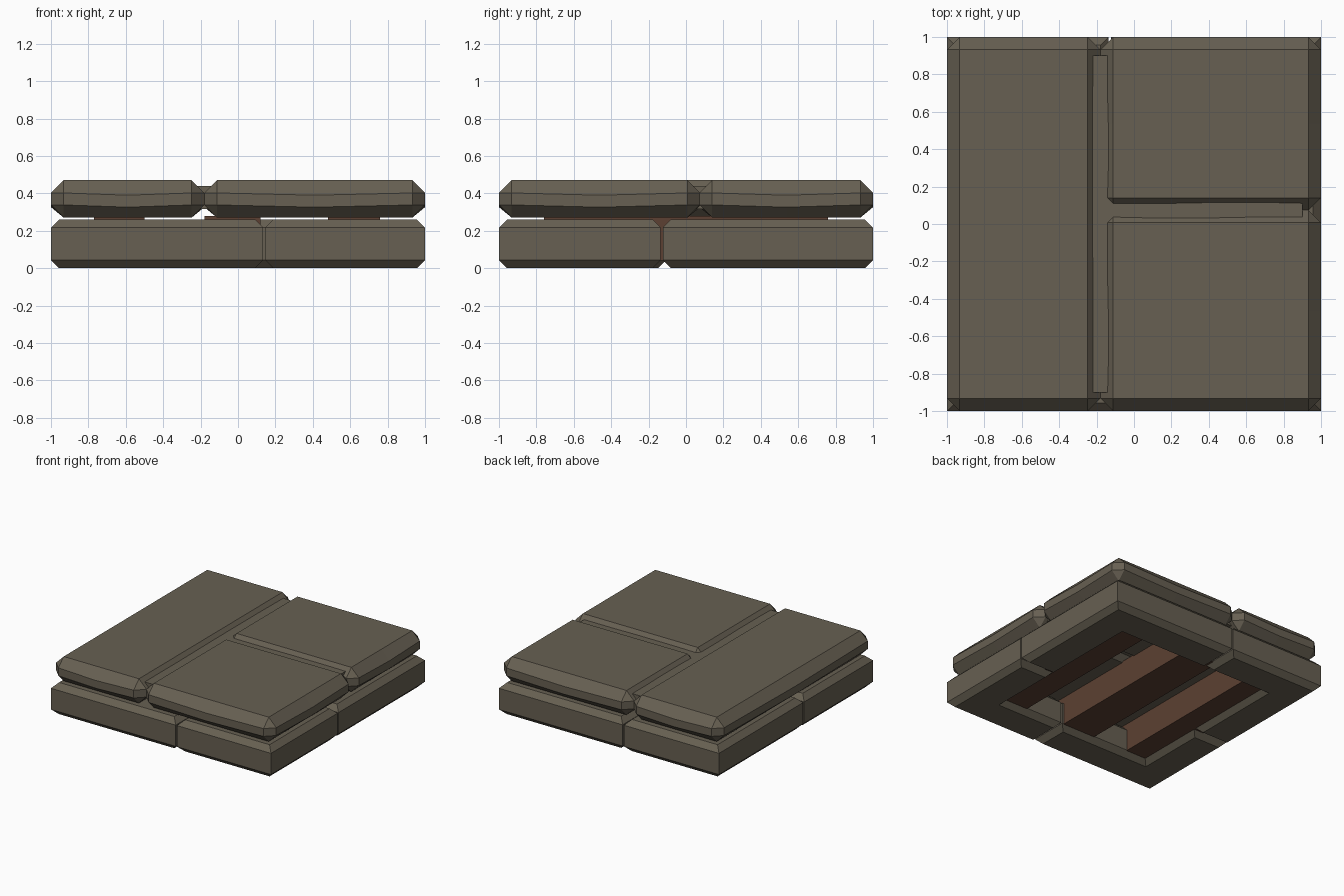
import bpy, bmesh
from mathutils import Vector

old = bpy.data.objects.get("Cube")
if old:
    bpy.data.objects.remove(old, do_unlink=True)


def make_material(name, rgb):
    mat = bpy.data.materials.new(name)
    mat.use_nodes = True
    mat.diffuse_color = (*rgb, 1)
    mat.node_tree.nodes["Principled BSDF"].inputs["Base Color"].default_value = (*rgb, 1)
    return mat


stone = make_material("grey_brown_stone", (0.136, 0.117, 0.085))
wood = make_material("dark_brown_wood", (0.107, 0.051, 0.032))


def finish(bm, name, mat):
    bmesh.ops.recalc_face_normals(bm, faces=bm.faces)
    mesh = bpy.data.meshes.new(name)
    bm.to_mesh(mesh)
    bm.free()
    mesh.materials.append(mat)
    obj = bpy.data.objects.new(name, mesh)
    bpy.context.collection.objects.link(obj)


def prism(outline, z0, z1):
    """Extrude a flat outline from z0 up to z1."""
    bm = bmesh.new()
    face = bm.faces.new([bm.verts.new((x, y, z0)) for x, y in outline])
    top = bmesh.ops.extrude_face_region(bm, geom=[face])["geom"]
    moved = [v for v in top if isinstance(v, bmesh.types.BMVert)]
    bmesh.ops.translate(bm, vec=(0, 0, z1 - z0), verts=moved)
    bmesh.ops.recalc_face_normals(bm, faces=bm.faces)
    return bm


def box(x0, x1, y0, y1, z0, z1):
    return prism([(x0, y0), (x1, y0), (x1, y1), (x0, y1)], z0, z1)


def chamfer(bm, size, edges):
    bmesh.ops.bevel(bm, geom=edges, offset=size, segments=1, affect='EDGES')


def slab(name, x0, x1, y0, y1):
    """Chamfered paving stone, its sides slightly worn in the middle."""
    z0, z1 = 0.27, 0.47
    bm = box(x0, x1, y0, y1, z0, z1)
    chamfer(bm, 0.068, bm.edges[:])
    mid = Vector(((x0 + x1) / 2, (y0 + y1) / 2, 0))
    for axis in (Vector((1, 0, 0)), Vector((0, 1, 0))):
        geom = bm.verts[:] + bm.edges[:] + bm.faces[:]
        cut = bmesh.ops.bisect_plane(bm, geom=geom, plane_co=mid, plane_no=axis)
        for v in cut["geom_cut"]:
            if isinstance(v, bmesh.types.BMVert) and z0 + 0.01 < v.co.z < z1 - 0.01:
                v.co.z -= 0.012
    finish(bm, name, stone)


# Paving stones
slab("long_slab", -1, -0.18, -1, 1)
slab("back_slab", -0.18, 1, 0.072, 1)
slab("front_slab", -0.18, 1, -1, 0.075)

# Mortar bed showing in the joints
finish(box(-0.9, 0.9, -0.9, 0.9, 0.315, 0.44), "mortar_bed", stone)

# Base ring: four L-shaped corner blocks with narrow joints between them
INNER = 0.68
JOINT = 0.006
joint_x = {-1: 0.14, 1: -0.13}   # joints on the front and back sides
joint_y = {-1: -0.10, 1: -0.13}  # joints on the two remaining sides
for sx, side in ((-1, "right"), (1, "left")):
    for sy, end in ((-1, "front"), (1, "back")):
        gx = joint_x[sy] + sx * JOINT
        gy = joint_y[sx] + sy * JOINT
        outline = [(sx, sy), (gx, sy), (gx, INNER * sy),
                   (INNER * sx, INNER * sy), (INNER * sx, gy), (sx, gy)]
        bm = prism(outline, 0, 0.26)
        level = [e for e in bm.edges if abs(e.verts[0].co.z - e.verts[1].co.z) < 0.001]
        chamfer(bm, 0.043, level)
        finish(bm, f"base_block_{end}_{side}", stone)

# Wooden joists under the floor
for name, x0, x1 in (("right_joist", -0.77, -0.5),
                     ("middle_joist", -0.18, 0.12),
                     ("left_joist", 0.48, 0.76)):
    finish(box(x0, x1, -0.76, 0.76, 0.04, 0.28), name, wood)
